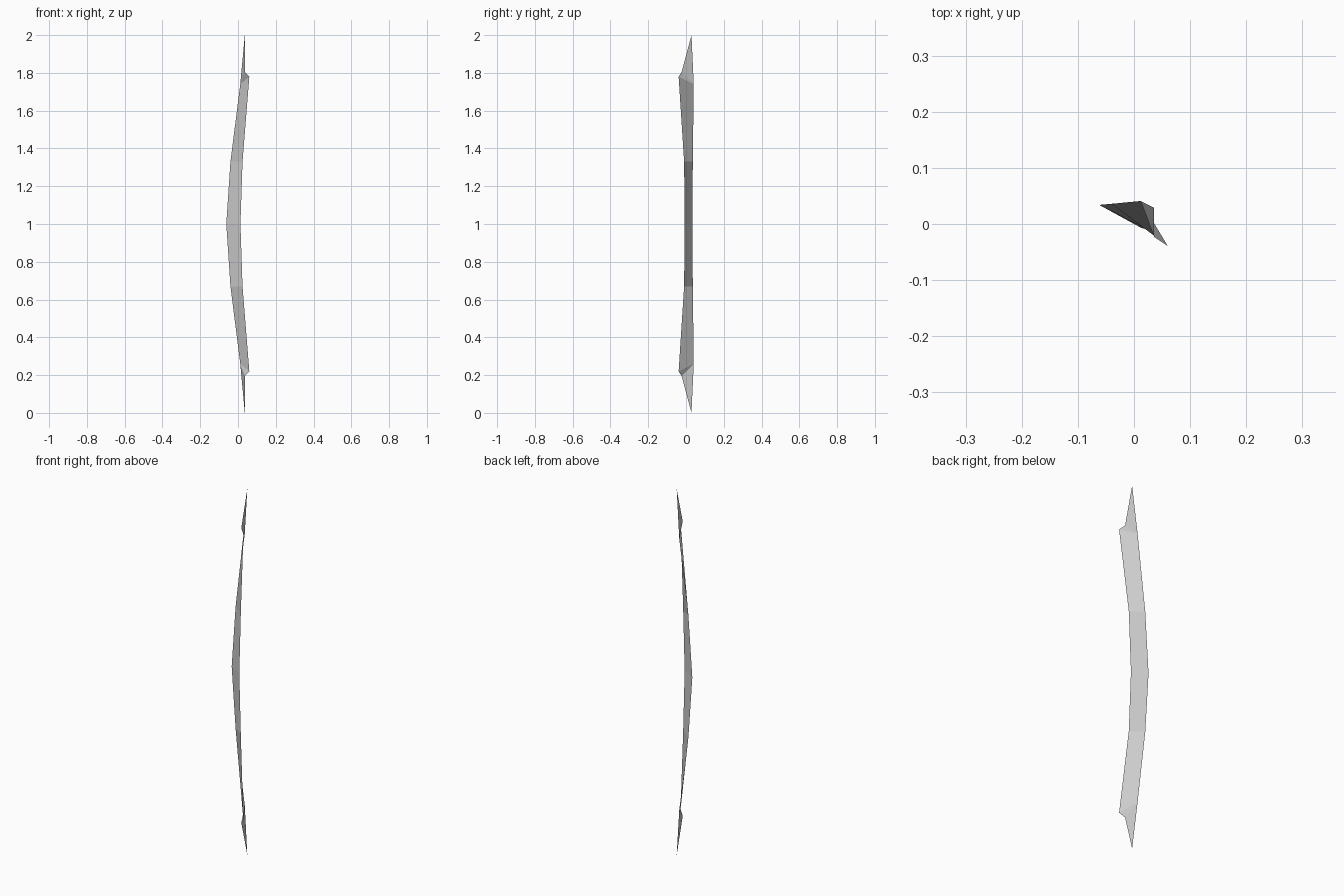
import bpy, bmesh

if "Cube" in bpy.data.objects:
    bpy.data.objects.remove(bpy.data.objects["Cube"])

# Upper half of the thin bent strip: (outer edge, inner edge) pairs from the middle up
rows = [
    ((-0.062, 0.034, 1.0), (0.013, -0.007, 1.0)),
    ((-0.040, 0.036, 1.33), (0.024, -0.010, 1.33)),
    ((0.012, 0.041, 1.74), (0.060, -0.039, 1.78)),
]
fold = (0.036, -0.023, 1.805)
tip = (0.036, 0.029, 2.0)

bm = bmesh.new()
pairs = [[bm.verts.new(p) for p in row] for row in rows]
for (a, b), (c, d) in zip(pairs, pairs[1:]):
    bm.faces.new((a, b, d, c))

# Folded pointed end
outer, inner = pairs[-1]
f, t = bm.verts.new(fold), bm.verts.new(tip)
bm.faces.new((outer, inner, f))
bm.faces.new((outer, f, t))

# Mirror the lower half about z = 1
geom = bm.verts[:] + bm.edges[:] + bm.faces[:]
copy = bmesh.ops.duplicate(bm, geom=geom)["geom"]
for v in copy:
    if isinstance(v, bmesh.types.BMVert):
        v.co.z = 2.0 - v.co.z
bmesh.ops.remove_doubles(bm, verts=bm.verts[:], dist=0.0005)
bmesh.ops.recalc_face_normals(bm, faces=bm.faces[:])

mesh = bpy.data.meshes.new("bent_strip")
bm.to_mesh(mesh)
bm.free()
bpy.context.collection.objects.link(bpy.data.objects.new("bent_strip", mesh))
